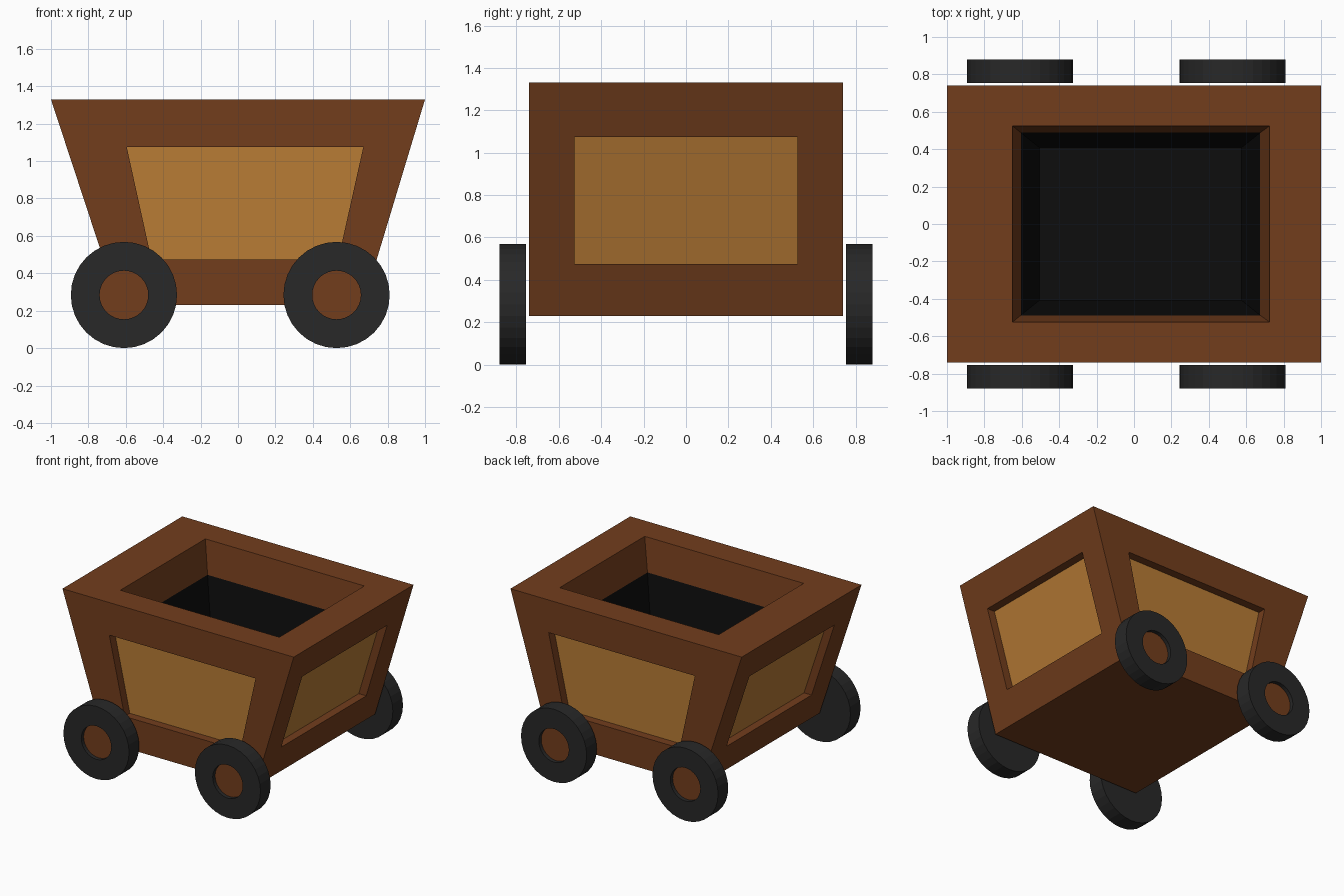
import bpy, bmesh
from math import cos, sin, pi

if "Cube" in bpy.data.objects:
    bpy.data.objects.remove(bpy.data.objects["Cube"])


def material(name, rgb):
    m = bpy.data.materials.new(name)
    m.diffuse_color = (*rgb, 1)
    m.use_nodes = True
    m.node_tree.nodes["Principled BSDF"].inputs["Base Color"].default_value = m.diffuse_color
    return m


BROWN = material("brown_wood", (0.17, 0.047, 0.012))
TAN = material("tan_wood", (0.48, 0.20, 0.036))
RUBBER = material("dark_rubber", (0.021, 0.021, 0.021))
BLACK = material("black_lining", (0.004, 0.004, 0.004))


def finish(bm, name, mat):
    bmesh.ops.remove_doubles(bm, verts=bm.verts, dist=1e-5)
    me = bpy.data.meshes.new(name)
    bm.to_mesh(me)
    bm.free()
    me.materials.append(mat)
    ob = bpy.data.objects.new(name, me)
    bpy.context.collection.objects.link(ob)
    return ob


def face(bm, pts):
    bm.faces.new([bm.verts.new(p) for p in pts])


def bridge(bm, a, b):
    """Join loop a to loop b; loops run anticlockwise seen from outside."""
    n = len(a)
    for i in range(n):
        j = (i + 1) % n
        face(bm, [a[i], a[j], b[j], b[i]])


def rect(x0, x1, y, z):
    return [(x0, -y, z), (x1, -y, z), (x1, y, z), (x0, y, z)]


# Tapered cart body: bottom, rim and opening loops
Z0, Z1, Y = 0.23, 1.33, 0.74
W0, W1, DEPTH = 0.475, 1.075, 0.065
bottom = rect(-0.638, 0.668, Y, Z0)
top = rect(-1.0, 1.0, Y, Z1)
opening = rect(-0.65, 0.725, 0.525, Z1)
ledge = rect(-0.605, 0.675, 0.488, W1)
floor = rect(-0.505, 0.575, 0.408, W0)


def end_x(s, z):
    t = (z - Z0) / (Z1 - Z0)
    a = 0.668 if s > 0 else -0.638
    return a + (s - a) * t


# Windows on the four sides, each with its inward direction
windows = []
for s in (-1, 1):
    long_side = [(-0.463, s * Y, W0), (0.536, s * Y, W0),
                 (0.67, s * Y, W1), (-0.595, s * Y, W1)]
    long_frame = [(end_x(-1, Z0), s * Y, Z0), (end_x(1, Z0), s * Y, Z0),
                  (1, s * Y, Z1), (-1, s * Y, Z1)]
    windows.append((long_frame, long_side, (0, -s * DEPTH), s > 0))
    end_frame = [(end_x(s, z), y, z) for y, z in
                 ((-Y, Z0), (Y, Z0), (Y, Z1), (-Y, Z1))]
    end_side = [(end_x(s, z), y, z) for y, z in
                ((-0.525, W0), (0.525, W0), (0.525, W1), (-0.525, W1))]
    windows.append((end_frame, end_side, (-s * DEPTH, 0), s < 0))

body, panels = bmesh.new(), bmesh.new()
face(body, bottom[::-1])
bridge(body, top, opening)
bridge(body, opening, ledge)
for frame, hole, (dx, dy), flip in windows:
    if flip:
        frame, hole = frame[::-1], hole[::-1]
    sunk = [(x + dx, y + dy, z) for x, y, z in hole]
    bridge(body, frame, hole)
    bridge(body, hole, sunk)
    face(panels, sunk)
finish(body, "cart_body", BROWN)
finish(panels, "side_panels", TAN)

# Dark lining of the hold
lining = bmesh.new()
bridge(lining, ledge, floor)
face(lining, floor)
finish(lining, "hold_lining", BLACK)

# Wheels: tyre with a recessed hub on the outer face
R, HUB, SIDES = 0.284, 0.13, 32
Y_IN, Y_OUT, Y_HUB = 0.755, 0.88, 0.85


def circle(x, y, r, s):
    return [(x + r * cos(2 * pi * i / SIDES), y * s,
             R + r * sin(2 * pi * i / SIDES)) for i in range(SIDES)]


for x, end in ((-0.61, "left"), (0.527, "right")):
    for s, side in ((-1, "front"), (1, "back")):
        tyre, hub = bmesh.new(), bmesh.new()
        loops = [circle(x, y, r, s) for y, r in
                 ((Y_IN, R), (Y_OUT, R), (Y_OUT, HUB), (Y_HUB, HUB))]
        if s > 0:
            loops = [l[::-1] for l in loops]
        for a, b in zip(loops, loops[1:]):
            bridge(tyre, a, b)
        face(tyre, loops[0][::-1])
        face(hub, loops[-1])
        finish(tyre, f"{side}_{end}_tyre", RUBBER)
        finish(hub, f"{side}_{end}_hub", BROWN)
